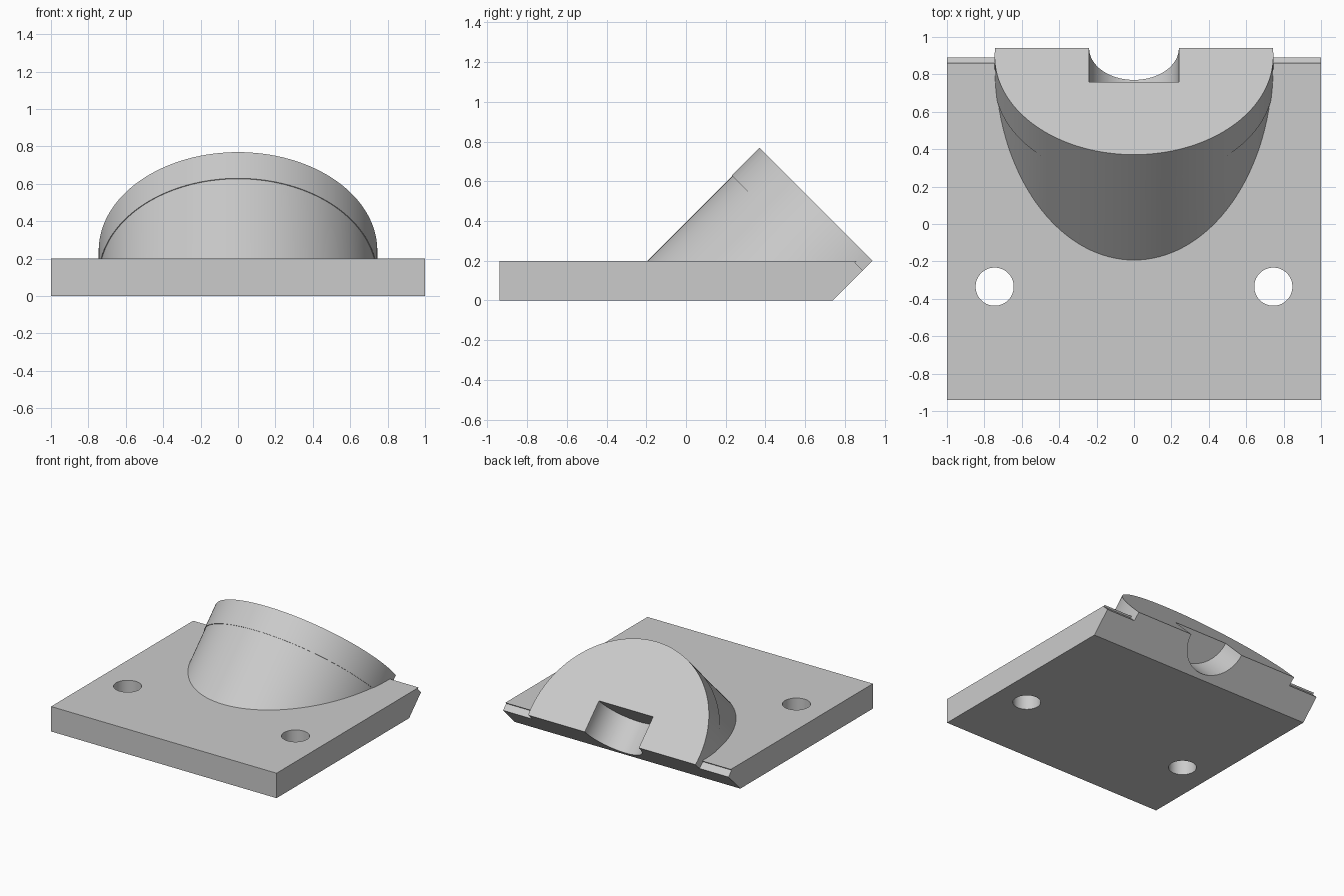
import bpy, bmesh
from math import cos, sin, asin, pi, radians, sqrt
from mathutils import Matrix, Vector

if "Cube" in bpy.data.objects:
    bpy.data.objects.remove(bpy.data.objects["Cube"], do_unlink=True)

grey = bpy.data.materials.new("plain grey")
grey.use_nodes = True
colour = (0.6, 0.6, 0.6, 1)
grey.diffuse_color = colour
grey.node_tree.nodes["Principled BSDF"].inputs["Base Color"].default_value = colour


def loft(name, rings):
    """Closed solid skinned through rings of equal point count."""
    bm = bmesh.new()
    loops = [[bm.verts.new(p) for p in ring] for ring in rings]
    n = len(loops[0])
    for a, b in zip(loops, loops[1:]):
        for i in range(n):
            j = (i + 1) % n
            bm.faces.new((a[i], a[j], b[j], b[i]))
    bm.faces.new(loops[0])
    bm.faces.new(loops[-1])
    bmesh.ops.recalc_face_normals(bm, faces=bm.faces)
    mesh = bpy.data.meshes.new(name)
    bm.to_mesh(mesh)
    bm.free()
    mesh.materials.append(grey)
    obj = bpy.data.objects.new(name, mesh)
    bpy.context.collection.objects.link(obj)
    return obj


def cylinder(name, centre, radius, depth, tilt=0):
    turn = Matrix.Translation(centre) @ Matrix.Rotation(tilt, 4, 'X')
    ring = [(radius * cos(2 * pi * i / 64), radius * sin(2 * pi * i / 64)) for i in range(64)]
    return loft(name, [[turn @ Vector((x, y, z)) for x, y in ring] for z in (-depth, depth)])


def combine(target, tool, operation):
    mod = target.modifiers.new(operation.lower(), 'BOOLEAN')
    mod.operation, mod.solver, mod.object = operation, 'EXACT', tool
    bpy.context.view_layer.objects.active = target
    bpy.ops.object.modifier_apply(modifier=mod.name)
    bpy.data.objects.remove(tool, do_unlink=True)


# Base plate: side profile with bevelled back and stepped shelf
side = [(-0.94, 0), (0.74, 0), (0.89, 0.15), (0.85, 0.19), (0.86, 0.2), (-0.94, 0.2)]
bracket = loft("angled_bracket", [[(x, y, z) for y, z in side] for x in (-1, 1)])

# Tilted half-round boss: its flat side lies in the plate's slanted back
SEGMENTS, LIFT = 72, 0.06


def half_round(radius):
    """Points (x, y, z) of the slanted end face."""
    start = -asin(LIFT / radius)
    pts = []
    for i in range(SEGMENTS + 1):
        a = start + (pi - 2 * start) * i / SEGMENTS
        h = (LIFT + radius * sin(a)) / sqrt(2)
        pts.append((radius * cos(a), 0.94 - h, 0.2 + h))
    return pts


outer, inner = half_round(0.745), half_round(0.741)
rim = [[(x, y - d, z - d) for x, y, z in ring] for ring, d in ((outer, 0.14), (inner, 0.14))]
foot = [(x, y - (z - 0.04), 0.04) for x, y, z in inner]
boss = loft("half_round_boss", [outer, *rim, foot])
combine(bracket, boss, 'UNION')

# Round pocket sunk square into the slanted back
pocket = cylinder("pocket_cutter", (0, 0.94, 0.2), 0.24, 0.255, radians(45))
combine(bracket, pocket, 'DIFFERENCE')

# Mounting holes
for x in (-0.745, 0.745):
    hole = cylinder("hole_cutter", (x, -0.335, 0.1), 0.102, 0.3)
    combine(bracket, hole, 'DIFFERENCE')

# Smooth the curved walls, keep the corners sharp
bpy.ops.object.select_all(action='DESELECT')
bracket.select_set(True)
bpy.context.view_layer.objects.active = bracket
bpy.ops.object.shade_smooth_by_angle(angle=radians(25))
